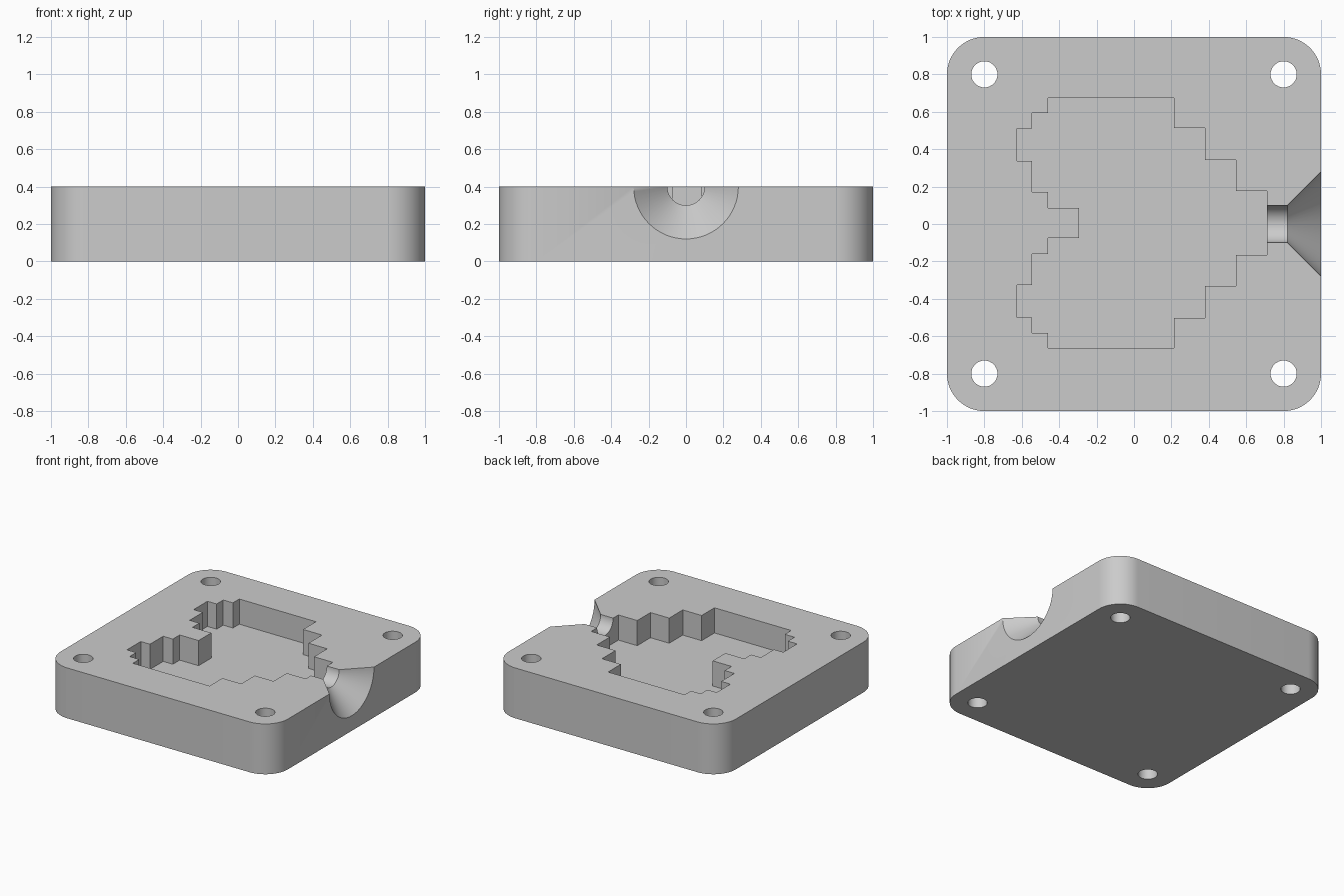
import bpy, bmesh
from math import pi, cos, sin, tau
from mathutils import Vector

cube = bpy.data.objects.get("Cube")
if cube:
    bpy.data.objects.remove(cube, do_unlink=True)

HEIGHT = 0.4
FLOOR = 0.2

grey = bpy.data.materials.new("light_grey")
grey.use_nodes = True
grey.diffuse_color = (0.6, 0.6, 0.6, 1)
grey.node_tree.nodes["Principled BSDF"].inputs["Base Color"].default_value = (0.6, 0.6, 0.6, 1)


def finish(name, bm):
    bmesh.ops.recalc_face_normals(bm, faces=bm.faces[:])
    mesh = bpy.data.meshes.new(name)
    bm.to_mesh(mesh)
    bm.free()
    mesh.materials.append(grey)
    obj = bpy.data.objects.new(name, mesh)
    bpy.context.collection.objects.link(obj)
    return obj


def prism(name, outline, z0, z1):
    bm = bmesh.new()
    face = bm.faces.new([bm.verts.new((x, y, z0)) for x, y in outline])
    top = bmesh.ops.extrude_face_region(bm, geom=[face])["geom"]
    bmesh.ops.translate(bm, vec=(0, 0, z1 - z0),
                        verts=[v for v in top if isinstance(v, bmesh.types.BMVert)])
    if not face.is_valid or len(bm.faces) < len(outline) + 2:
        bm.faces.new([v for v in bm.verts if abs(v.co.z - z0) < 1e-6])
    return finish(name, bm)


def arc(cx, cy, r, start, sweep, steps):
    return [(cx + r * cos(start + sweep * i / steps), cy + r * sin(start + sweep * i / steps))
            for i in range(steps + 1)]


def lathe_x(name, profile, z, steps=64):
    # Spin (x, radius) points around a horizontal axis
    bm = bmesh.new()
    verts = [bm.verts.new((x, 0, r)) for x, r in profile]
    edges = [bm.edges.new(pair) for pair in zip(verts, verts[1:])]
    bmesh.ops.spin(bm, geom=verts + edges, cent=(0, 0, 0), axis=(1, 0, 0),
                   angle=tau, steps=steps, use_merge=False)
    bmesh.ops.remove_doubles(bm, verts=bm.verts[:], dist=1e-5)
    bmesh.ops.translate(bm, vec=Vector((0, 0, z)), verts=bm.verts[:])
    return finish(name, bm)


# Block with rounded vertical corners
outline = []
for i, (sx, sy) in enumerate([(1, 1), (-1, 1), (-1, -1), (1, -1)]):
    outline += arc(0.8 * sx, 0.8 * sy, 0.2, i * pi / 2, pi / 2, 16)
block = prism("mold_block", outline, 0, HEIGHT)

# Stepped cavity, one half mirrored front to back
xs = [-0.294, -0.46, -0.545, -0.626, -0.545, -0.46, 0.214, 0.38, 0.545, 0.711]
ys = [0.08, 0.166, 0.332, 0.505, 0.588, 0.668, 0.507, 0.337, 0.171]
half = [p for i, y in enumerate(ys) for p in ((xs[i], y), (xs[i + 1], y))]
shift = 0.005
steps = [(x, y + shift) for x, y in half] + [(x, shift - y) for x, y in reversed(half)]
cutters = [prism("cavity_cutter", steps, FLOOR, HEIGHT + 0.2)]

# Pouring funnel and its channel
cutters.append(lathe_x("funnel_cutter",
                       [(0.6, 0), (0.6, 0.1), (0.82, 0.1), (1.1, 0.38), (1.1, 0)], HEIGHT))

# Bolt holes
for sx in (-1, 1):
    for sy in (-1, 1):
        circle = arc(0.8 * sx, 0.8 * sy, 0.07, 0, tau, 32)[:-1]
        cutters.append(prism("hole_cutter", circle, -0.1, HEIGHT + 0.1))

# Cut everything out of the block
bpy.ops.object.select_all(action='DESELECT')
bpy.context.view_layer.objects.active = block
block.select_set(True)
for cutter in cutters:
    mod = block.modifiers.new(cutter.name, 'BOOLEAN')
    mod.operation = 'DIFFERENCE'
    mod.solver = 'EXACT'
    mod.object = cutter
    bpy.ops.object.modifier_apply(modifier=mod.name)
    bpy.data.objects.remove(cutter, do_unlink=True)

bpy.ops.object.shade_smooth_by_angle(angle=pi / 6)
